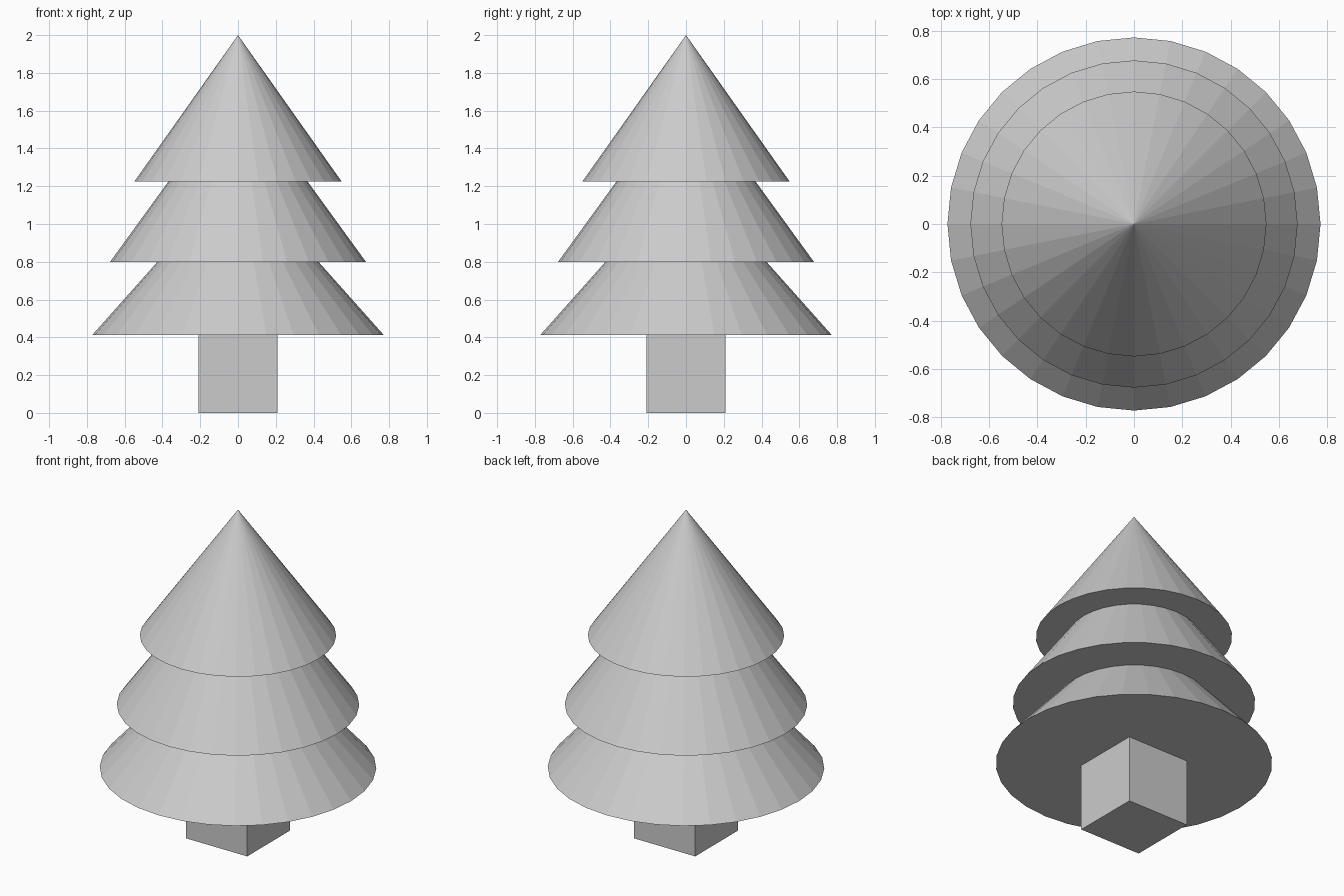
import bpy

if "Cube" in bpy.data.objects:
    bpy.data.objects.remove(bpy.data.objects["Cube"])


def foliage_tier(name, radius, base_z, height):
    """Flat-shaded 32-sided cone standing on base_z."""
    bpy.ops.mesh.primitive_cone_add(
        vertices=32, radius1=radius, radius2=0, depth=height,
        end_fill_type='NGON', location=(0, 0, base_z + height / 2))
    bpy.context.object.name = name


# Square trunk
bpy.ops.mesh.primitive_cube_add(size=0.418, location=(0, 0, 0.209))
bpy.context.object.name = "trunk"

# Three overlapping foliage cones
foliage_tier("lower_foliage", 0.772, 0.412, 0.866)
foliage_tier("middle_foliage", 0.677, 0.80, 0.932)
foliage_tier("upper_foliage", 0.548, 1.226, 0.774)
